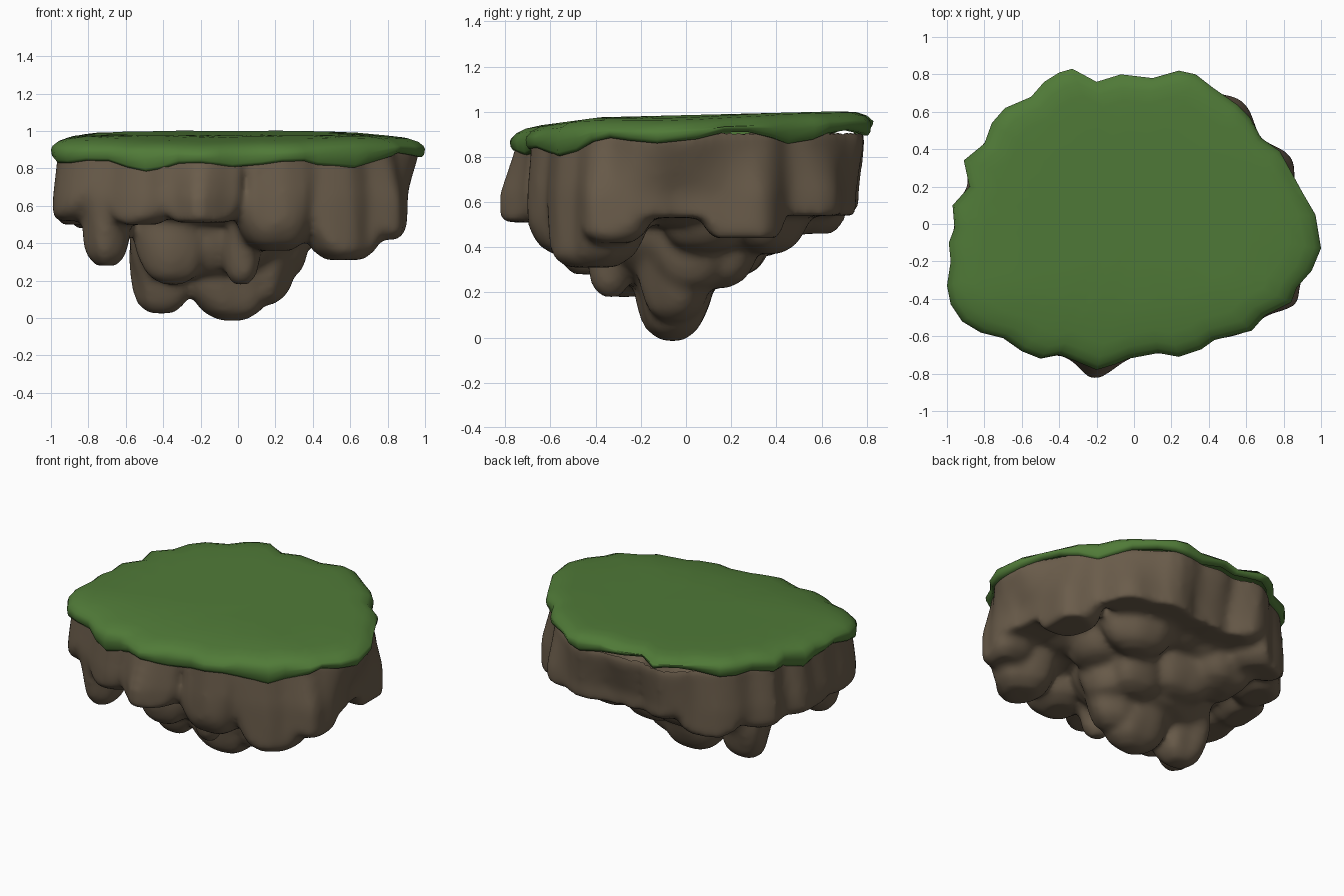
import bpy, bmesh, math
from mathutils import noise, Vector

if "Cube" in bpy.data.objects:
    bpy.data.objects.remove(bpy.data.objects["Cube"])

# Plan outline of the island, seen from above
OUTLINE = [(-.33, .83), (-.2, .76), (-.07, .8), (.1, .78), (.24, .82), (.33, .8), (.42, .73), (.55, .64),
           (.62, .57), (.68, .46), (.78, .39), (.84, .28), (.9, .17), (.97, .05), (1.0, -.13), (.95, -.25),
           (.87, -.34), (.84, -.42), (.7, -.49), (.63, -.57), (.43, -.62), (.36, -.67), (.24, -.71),
           (.13, -.69), (-.03, -.72), (-.1, -.75), (-.2, -.78), (-.32, -.73), (-.4, -.7), (-.5, -.72),
           (-.6, -.68), (-.7, -.61), (-.82, -.58), (-.92, -.52), (-.98, -.43), (-1., -.33), (-.98, -.2),
           (-.99, -.1), (-.96, -.02), (-.97, .1), (-.88, .2), (-.91, .34), (-.8, .43), (-.76, .54),
           (-.69, .62), (-.55, .68), (-.48, .76), (-.4, .81)]
POLAR = sorted((math.atan2(y, x), math.hypot(x, y)) for x, y in OUTLINE)
POLAR = [(POLAR[-1][0] - math.tau, POLAR[-1][1])] + POLAR + [(POLAR[0][0] + math.tau, POLAR[0][1])]


def bump(a, centre, width):
    return math.exp(-((a - centre) / width) ** 2)


def keep_inside(x, y, z):
    """Pull a rock point in under the grass rim; lower down it bulges or tapers by direction."""
    a, r = math.atan2(y, x), math.hypot(x, y)
    for (a0, r0), (a1, r1) in zip(POLAR, POLAR[1:]):
        if a0 <= a <= a1:
            edge = r0 + (r1 - r0) * (a - a0) / max(a1 - a0, 1e-6)
            break
    low = min(1, max(0, (.86 - z) / .22))
    swell = (.025 - .12 * bump(a, -.03, .22) - .11 * bump(a, 1.6, .5)
             + .055 * bump(a, .85, .13) + .05 * bump(a, .38, .1)
             + .04 * bump(a, -.44, .12) + .075 * bump(a, -1.82, .13))
    k = min(1, edge * (.97 + swell * low) / max(r, 1e-6))
    return x * k, y * k, z


def material(name, rgb):
    m = bpy.data.materials.new(name)
    m.diffuse_color = (*rgb, 1)
    m.use_nodes = True
    m.node_tree.nodes["Principled BSDF"].inputs["Base Color"].default_value = m.diffuse_color
    return m


def loft(bm, rings, bottom=True):
    """Skin a stack of rings (top to bottom) and cap the ends."""
    vs = [[bm.verts.new(p) for p in r] for r in rings]
    n = len(vs[0])
    for a, b in zip(vs, vs[1:]):
        for i in range(n):
            bm.faces.new((a[i], b[i], b[(i + 1) % n], a[(i + 1) % n]))
    bm.faces.new(vs[0])
    if bottom:
        bm.faces.new(vs[-1][::-1])


def finish(bm, name, mat):
    bmesh.ops.recalc_face_normals(bm, faces=bm.faces)
    me = bpy.data.meshes.new(name)
    bm.to_mesh(me)
    bm.free()
    for p in me.polygons:
        p.use_smooth = True
    me.materials.append(mat)
    ob = bpy.data.objects.new(name, me)
    bpy.context.collection.objects.link(ob)
    return ob


def ground(x, y):
    """Height of the lawn: rises gently to the back, dips at the front and sides."""
    return .985 + .025 * y - .11 * max(0, -y - .38) - .05 * max(0, x - .6) - .06 * max(0, -x - .75)


# Grass cap: rounded rim with a scalloped lower lip, open underneath
def grass_ring(scale, drop, lip=0):
    ring = []
    for i, (x, y) in enumerate(OUTLINE):
        px, py = x * scale, y * scale
        wave = .02 * math.sin(i * 1.25) + .012 * math.sin(i * .55 + 1)
        thin = .025 * min(1, max(0, (y - .4) / .3, (x - .65) / .25))  # thinner at back and right
        ring.append((px, py, ground(px, py) - drop + lip * (wave + thin)))
    return ring


bm = bmesh.new()
loft(bm, [grass_ring(*a) for a in [(.3, 0), (.6, 0), (.82, .0), (.91, .006), (.965, .022), (.992, .042),
                                   (1.0, .065, .5), (.995, .1, 1), (.982, .116, 1), (.95, .116, 1)]], False)
finish(bm, "grass_cap", material("grass green", (.08, .195, .039)))

# Rock body: a core plus hanging lumps, fused together
bm = bmesh.new()
CORE = [(.92, .955), (.75, .93), (.65, .87), (.57, .74), (.5, .55)]
loft(bm, [[keep_inside(x * s, y * s, z) for x, y in OUTLINE] for z, s in CORE])


def lump(x, y, rx, ry, z0, z1=.9, flat=.3, turn=0):
    """Irregular column from z1 down to a rounded end at z0; flat = tip width."""
    n, rings = 24, []
    for k in range(13):
        t = k / 12
        # straight top half, rounded lower half
        u = max(0, (t - .42) / .58)
        w = (1 - .1 * t) * (flat + (1 - flat) * math.sqrt(max(0, 1 - u ** 1.9)))
        z = z1 + (z0 - z1) * t
        ring = []
        for i in range(n):
            a = math.tau * i / n
            c, s = math.cos(a), math.sin(a)
            q = (abs(c) ** 2.3 + abs(s) ** 2.3) ** (-1 / 2.3)
            q *= 1 + .22 * noise.noise(Vector((c * 1.2 + x * 5, s * 1.2 + y * 5, z * 3)))
            p, v = c * q * w * rx, s * q * w * ry
            ring.append(keep_inside(x + p * math.cos(turn) - v * math.sin(turn),
                                    y + p * math.sin(turn) + v * math.cos(turn), z))
        rings.append(ring)
    loft(bm, rings)


# central hanging mass
lump(-.12, -.05, .48, .36, .2, .7)
lump(-.03, -.06, .26, .19, -.015, .55, .28)
lump(-.41, -.07, .19, .17, .025, .6, .4)
lump(.14, -.05, .19, .18, .07, .6)
lump(.19, .0, .22, .22, .2, .7)
lump(-.35, -.28, .2, .15, .18, .65)
lump(.02, -.33, .11, .12, .18, .65, .4)
lump(.12, .14, .22, .2, .22, .65)
lump(-.15, .2, .3, .2, .27, .65)
# front and left rim lumps
lump(-.7, -.43, .155, .18, .28, .9, .4)
lump(-.86, -.3, .2, .3, .52, .9, .55)
lump(-.2, -.66, .26, .26, .51, .9, .6)
lump(-.52, -.57, .24, .2, .5, .9, .5)
lump(.2, -.48, .24, .27, .36, .9, .4)
lump(-.86, .0, .2, .3, .5, .9, .5)
# right rim lumps
lump(.57, -.42, .24, .26, .31, .9, .45)
lump(.78, -.32, .2, .22, .42, .9, .45)
lump(.8, -.05, .27, .36, .53, .9, .6)
lump(.76, .27, .24, .22, .44, .9, .7)
lump(.36, .08, .2, .22, .38, .7)
# back rim lumps
lump(.56, .6, .24, .22, .54, .9, .8, .7)
lump(.2, .64, .36, .24, .54, .9, .6)
lump(.28, .36, .28, .22, .37, .8)
lump(-.2, .62, .36, .26, .54, .9, .55)
lump(-.55, .55, .28, .22, .46, .9, .5)
lump(-.76, .28, .22, .26, .48, .9, .5)
lump(-.4, .3, .28, .25, .36, .8)
rock = finish(bm, "rock_underside", material("brown rock", (.145, .108, .07)))
fuse = rock.modifiers.new("fuse", 'REMESH')
fuse.mode = 'VOXEL'
fuse.voxel_size = .02
fuse.use_smooth_shade = True
soft = rock.modifiers.new("soften", 'SMOOTH')
soft.factor = .5
soft.iterations = 12

# Bake the fused rock and remove its hidden top under the grass
bpy.context.view_layer.update()
baked = bpy.data.meshes.new_from_object(rock.evaluated_get(bpy.context.evaluated_depsgraph_get()))
rock.modifiers.clear()
bm = bmesh.new()
bm.from_mesh(baked)
top = [f for f in bm.faces if f.calc_center_median().z > .87 and f.normal.z > .5]
bmesh.ops.delete(bm, geom=top, context='FACES')
bm.to_mesh(baked)
bm.free()
rock.data = baked
